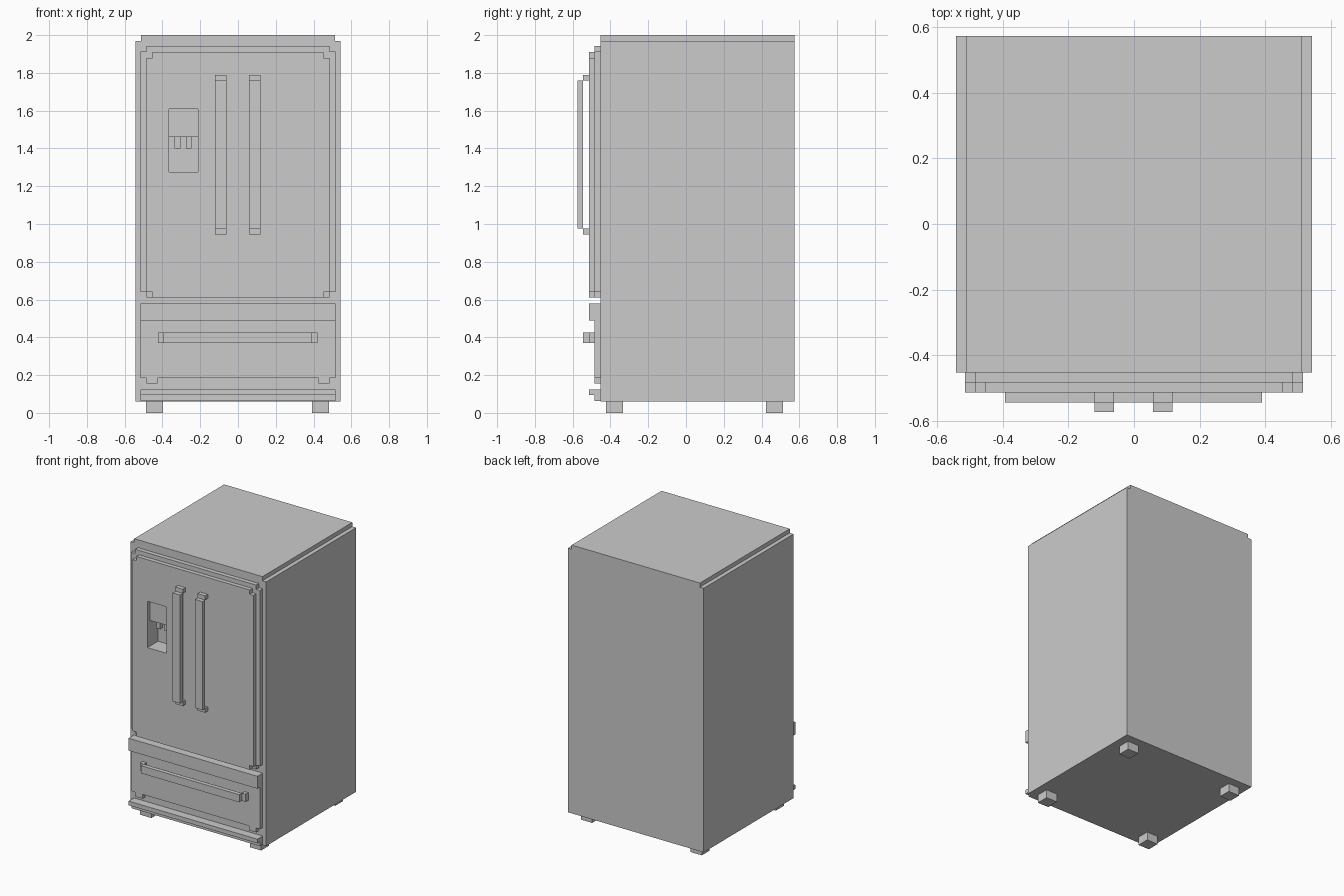
import bpy, bmesh

if "Cube" in bpy.data.objects:
    bpy.data.objects.remove(bpy.data.objects["Cube"])


def extrude_outline(name, pts, y0, y1):
    """Extrude an (x, z) outline from y0 (front) to y1 (back)."""
    bm = bmesh.new()
    front = [bm.verts.new((x, y0, z)) for x, z in pts]
    face = bm.faces.new(front)
    ext = bmesh.ops.extrude_face_region(bm, geom=[face])
    verts = [v for v in ext["geom"] if isinstance(v, bmesh.types.BMVert)]
    bmesh.ops.translate(bm, verts=verts, vec=(0, y1 - y0, 0))
    bmesh.ops.recalc_face_normals(bm, faces=bm.faces)
    mesh = bpy.data.meshes.new(name)
    bm.to_mesh(mesh)
    bm.free()
    ob = bpy.data.objects.new(name, mesh)
    bpy.context.collection.objects.link(ob)
    return ob


def box(name, x0, x1, y0, y1, z0, z1):
    return extrude_outline(name, [(x0, z0), (x1, z0), (x1, z1), (x0, z1)], y0, y1)


def mirrored(half):
    """Complete a right-hand outline (bottom to top) with its mirror image."""
    return half + [(-x, z) for x, z in reversed(half)]


def notched(w, z0, z1, s, bottom=True):
    """Rectangle outline with square notches of size s in its corners."""
    low = [(w - s, z0), (w - s, z0 + s), (w, z0 + s)] if bottom else [(w, z0)]
    return mirrored(low + [(w, z1 - s), (w - s, z1 - s), (w - s, z1)])


def cut(ob, *bounds):
    """Subtract a box from an object and keep the result."""
    cutter = box("cutter", *bounds)
    cutter.hide_render = True
    mod = ob.modifiers.new("recess", 'BOOLEAN')
    mod.operation = 'DIFFERENCE'
    mod.solver = 'EXACT'
    mod.object = cutter
    bpy.context.view_layer.objects.active = ob
    bpy.ops.object.modifier_apply(modifier=mod.name)
    bpy.data.objects.remove(cutter)


# Cabinet and stepped door panel
cabinet = extrude_outline("cabinet", notched(0.543, 0.06, 2.0, 0.03, False), -0.453, 0.574)
door_back = extrude_outline("door_back", notched(0.515, 0.61, 1.943, 0.031), -0.484, -0.453)
door_front = extrude_outline("door_front", notched(0.484, 0.61, 1.911, 0.031), -0.514, -0.484)

# Dispenser: shallow display recess above, deep alcove below
DX = (-0.365, -0.212)
cut(door_front, *DX, -0.6, -0.45, 1.275, 1.61)
cut(door_back, *DX, -0.55, -0.40, 1.275, 1.46)
cut(cabinet, *DX, -0.55, -0.392, 1.275, 1.46)
for i, x in enumerate((-0.335, -0.275)):
    box(f"dispenser_nozzle_{i}", x, x + 0.03, -0.453, -0.423, 1.40, 1.46)

# Freezer drawer with thick top rail and two small tabs below
box("drawer_rail", -0.515, 0.515, -0.514, -0.453, 0.49, 0.58)
drawer = [(0.425, 0.186), (0.425, 0.155), (0.484, 0.155), (0.484, 0.186),
          (0.515, 0.186), (0.515, 0.49)]
extrude_outline("drawer_front", mirrored(drawer), -0.484, -0.453)

# Stepped kick plate
box("kick_plate_lip", -0.515, 0.515, -0.514, -0.453, 0.095, 0.125)
box("kick_plate", -0.515, 0.515, -0.484, -0.453, 0.063, 0.095)

# Door handles: bar with stand-off blocks at both ends
for side, x in (("left", -0.121), ("right", 0.058)):
    box(f"door_handle_{side}", x, x + 0.06, -0.574, -0.544, 0.975, 1.76)
    for end, z in (("bottom", 0.945), ("top", 1.76)):
        box(f"door_handle_{side}_{end}", x, x + 0.06, -0.544, -0.514, z, z + 0.03)

# Drawer handle
box("drawer_handle", -0.394, 0.391, -0.544, -0.514, 0.37, 0.425)
for side, x in (("left", -0.424), ("right", 0.391)):
    box(f"drawer_handle_{side}", x, x + 0.03, -0.514, -0.484, 0.37, 0.425)

# Feet
for fx, x in (("left", -0.486), ("right", 0.392)):
    for fy, y in (("front", -0.424), ("back", 0.423)):
        box(f"foot_{fy}_{fx}", x, x + 0.09, y, y + 0.09, 0, 0.06)
